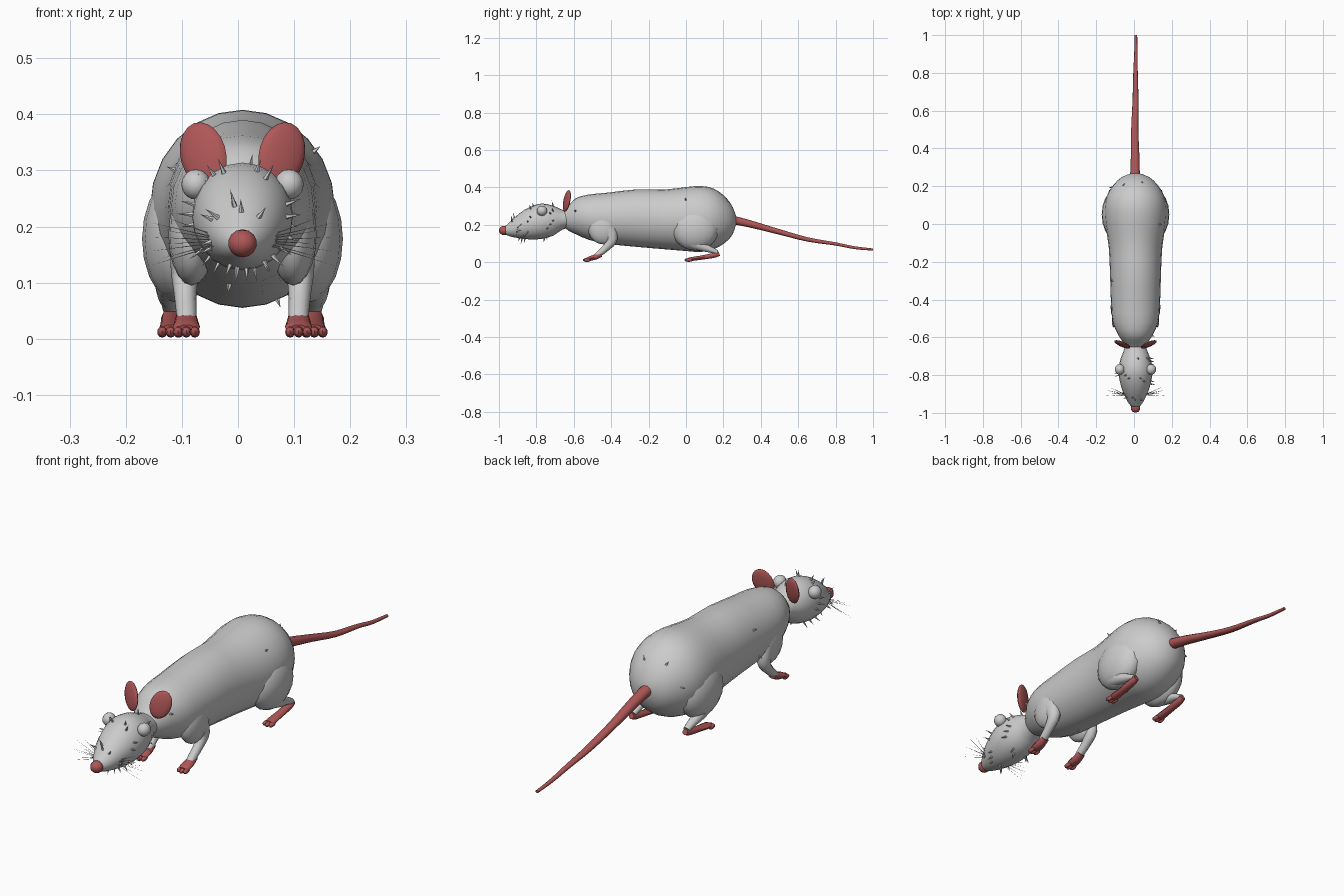
import bpy, bmesh, math, random
from mathutils import Vector, Euler

if "Cube" in bpy.data.objects:
    bpy.data.objects.remove(bpy.data.objects["Cube"])

random.seed(4)
CX = 0.008  # the body sits slightly off the centre line


def material(name, rgb):
    m = bpy.data.materials.new(name)
    m.diffuse_color = (*rgb, 1)
    m.use_nodes = True
    m.node_tree.nodes["Principled BSDF"].inputs["Base Color"].default_value = m.diffuse_color
    return m


FUR = material("pale grey", (0.6, 0.6, 0.6))
SKIN = material("dusky red", (0.43, 0.095, 0.095))


def finish(name, bm, mat, angle=50):
    bmesh.ops.recalc_face_normals(bm, faces=bm.faces)
    me = bpy.data.meshes.new(name)
    bm.to_mesh(me)
    bm.free()
    me.materials.append(mat)
    ob = bpy.data.objects.new(name, me)
    bpy.context.collection.objects.link(ob)
    bpy.ops.object.select_all(action='DESELECT')
    ob.select_set(True)
    bpy.context.view_layer.objects.active = ob
    bpy.ops.object.shade_smooth_by_angle(angle=math.radians(angle))
    return ob


def spline(rows, steps):
    """Catmull-Rom through rows of (x, y, z, rx, rz)."""
    out = []
    for i in range(len(rows) - 1):
        p = [rows[max(0, min(len(rows) - 1, i + k))] for k in (-1, 0, 1, 2)]
        for s in range(steps):
            t = s / steps
            out.append([0.5 * (2 * b + (c - a) * t + (2 * a - 5 * b + 4 * c - d) * t * t
                               + (3 * b - a - 3 * c + d) * t ** 3) for a, b, c, d in zip(*p)])
    return out + [list(rows[-1])]


def tube(name, rows, mat, sides=12, steps=3, upright=False):
    rows = spline(rows, steps)
    bm = bmesh.new()
    rings = []
    for i, (x, y, z, rx, rz) in enumerate(rows):
        a, b = rows[max(i - 1, 0)], rows[min(i + 1, len(rows) - 1)]
        tan = Vector((0, 1, 0)) if upright else (Vector(b[:3]) - Vector(a[:3])).normalized()
        side = Vector((1, 0, 0))
        side = (side - tan * side.dot(tan)).normalized()
        up = side.cross(tan)
        rings.append([bm.verts.new(Vector((x, y, z))
                      + side * rx * math.cos(2 * math.pi * k / sides)
                      + up * rz * math.sin(2 * math.pi * k / sides)) for k in range(sides)])
    for r, q in zip(rings, rings[1:]):
        for k in range(sides):
            n = (k + 1) % sides
            bm.faces.new((r[k], r[n], q[n], q[k]))
    bm.faces.new(rings[0])
    bm.faces.new(rings[-1])
    return finish(name, bm, mat)


def ball(name, loc, size, mat, rot=(0, 0, 0), u=16, v=10):
    bm = bmesh.new()
    bmesh.ops.create_uvsphere(bm, u_segments=u, v_segments=v, radius=1)
    e = Euler(rot)
    for vert in bm.verts:
        p = Vector([c * s for c, s in zip(vert.co, size)])
        p.rotate(e)
        vert.co = p + Vector(loc)
    return finish(name, bm, mat)


def spikes(name, pairs, radius, sides=5):
    """Thin cones from each base point to each tip, in one object."""
    bm = bmesh.new()
    for base, tip in pairs:
        q = (tip - base).to_track_quat('Z', 'Y')
        ring = [bm.verts.new(base + q @ Vector((radius * math.cos(2 * math.pi * k / sides),
                radius * math.sin(2 * math.pi * k / sides), 0))) for k in range(sides)]
        top = bm.verts.new(tip)
        bm.faces.new(ring)
        for k in range(sides):
            bm.faces.new((ring[k], ring[(k + 1) % sides], top))
    return finish(name, bm, FUR)


def profile(rows):
    """(y, half width, bottom, top) to tube rows."""
    return [(CX, y, (b + t) / 2, w, (t - b) / 2) for y, w, b, t in rows]


# Torso and head, lofted along the spine
BODY = profile([(-0.66, 0.04, 0.195, 0.27), (-0.63, 0.062, 0.17, 0.30), (-0.59, 0.09, 0.15, 0.342),
                (-0.52, 0.12, 0.12, 0.362), (-0.42, 0.13, 0.098, 0.372), (-0.26, 0.135, 0.082, 0.39),
                (-0.12, 0.142, 0.07, 0.388), (0.0, 0.16, 0.06, 0.402), (0.08, 0.165, 0.055, 0.408),
                (0.15, 0.152, 0.07, 0.393), (0.21, 0.115, 0.105, 0.35), (0.25, 0.07, 0.15, 0.295),
                (0.268, 0.02, 0.205, 0.245)])
HEAD = profile([(-0.61, 0.05, 0.19, 0.27), (-0.66, 0.058, 0.175, 0.28), (-0.71, 0.078, 0.142, 0.302),
                (-0.77, 0.09, 0.125, 0.314), (-0.83, 0.084, 0.122, 0.298), (-0.89, 0.066, 0.128, 0.262),
                (-0.94, 0.042, 0.138, 0.217), (-0.97, 0.02, 0.15, 0.19)])
tube("torso", BODY, FUR, 24, 2, True)
tube("head", HEAD, FUR, 20, 2, True)
ball("nose", (CX, -0.973, 0.17), (0.027, 0.027, 0.025), SKIN, u=10, v=7)

# Tail
tube("tail", [(0.005, 0.245, 0.228, 0.026, 0.024), (0.006, 0.35, 0.203, 0.023, 0.02),
              (0.004, 0.5, 0.162, 0.019, 0.015), (0.008, 0.65, 0.122, 0.016, 0.012),
              (0.008, 0.8, 0.098, 0.012, 0.009), (0.01, 0.9, 0.078, 0.009, 0.008),
              (0.01, 1.0, 0.068, 0.007, 0.006)], SKIN, 10, 3)

for s, side in ((-1, "left"), (1, "right")):
    def X(x):
        return CX + s * x

    # Eyes and ears
    ball(side + "_eye", (X(0.083), -0.77, 0.275), (0.026, 0.028, 0.027), FUR)
    ball(side + "_ear", (X(0.07), -0.637, 0.328), (0.043, 0.012, 0.06), SKIN,
         (math.radians(-8), s * math.radians(20), s * math.radians(18)))

    # Shoulder, foreleg and front paw
    ball(side + "_shoulder", (X(0.09), -0.44, 0.185), (0.042, 0.085, 0.09), FUR)
    tube(side + "_foreleg", [(X(0.095), -0.42, 0.19, 0.035, 0.045), (X(0.102), -0.395, 0.125, 0.026, 0.03),
                             (X(0.102), -0.425, 0.08, 0.02, 0.02), (X(0.1), -0.465, 0.045, 0.018, 0.016),
                             (X(0.1), -0.485, 0.03, 0.016, 0.012)], FUR)
    tube(side + "_front_paw", [(X(0.1), -0.455, 0.042, 0.018, 0.014), (X(0.1), -0.485, 0.028, 0.022, 0.015),
                               (X(0.1), -0.515, 0.02, 0.024, 0.012), (X(0.1), -0.53, 0.016, 0.018, 0.009)], SKIN, 10)

    # Thigh, shank and hind foot
    ball(side + "_thigh", (X(0.112), 0.05, 0.178), (0.067, 0.125, 0.115), FUR)
    tube(side + "_shank", [(X(0.125), 0.03, 0.115, 0.034, 0.045), (X(0.13), 0.085, 0.085, 0.024, 0.026),
                           (X(0.128), 0.135, 0.066, 0.018, 0.016), (X(0.128), 0.168, 0.052, 0.014, 0.012)], FUR)
    tube(side + "_hind_foot", [(X(0.128), 0.178, 0.046, 0.012, 0.012), (X(0.128), 0.15, 0.037, 0.017, 0.014),
                               (X(0.128), 0.09, 0.026, 0.018, 0.012), (X(0.128), 0.035, 0.018, 0.021, 0.011),
                               (X(0.128), 0.015, 0.016, 0.018, 0.009)], SKIN, 10)

    # Toes on both paws
    for part, x0, y0 in (("front", 0.1, -0.532), ("hind", 0.128, 0.012)):
        for k in (-1, 0, 1):
            ball(f"{side}_{part}_toe_{k + 2}", (X(x0 + 0.015 * k), y0 + 0.005 * abs(k), 0.012),
                 (0.009, 0.02, 0.01), SKIN, u=8, v=6)

    # Whiskers fanning from the muzzle
    fan = []
    for k in range(8):
        a = -0.45 + 0.9 * k / 7
        base = Vector((X(0.05), -0.905 + 0.003 * (k % 3), 0.175 + 0.02 * a))
        fan.append((base, Vector((X(0.165 - 0.02 * (k % 2)), -0.91 + 0.016 * (k % 4), 0.175 + 0.1 * a))))
    spikes(side + "_whiskers", fan, 0.0012, 4)


def bristle(rows, i, a, length):
    x, y, z, rx, rz = rows[i]
    out = Vector((math.cos(a), 0, math.sin(a)))
    base = Vector((x + out.x * rx * 0.97, y, z + out.z * rz * 0.97))
    return base, base + (out + Vector((0, -0.25, 0))).normalized() * length


# Stiff bristles scattered on head and torso
head_rows, body_rows = spline(HEAD, 4), spline(BODY, 4)
spikes("head_bristles", [bristle(head_rows, 8 + (5 * k) % 16, 2.4 * k, random.uniform(0.022, 0.034))
                         for k in range(34)], 0.005)
spikes("torso_bristles", [bristle(body_rows, 8 + (11 * k) % 34, 2.4 * k + 0.3, 0.02)
                          for k in range(10)], 0.006)
